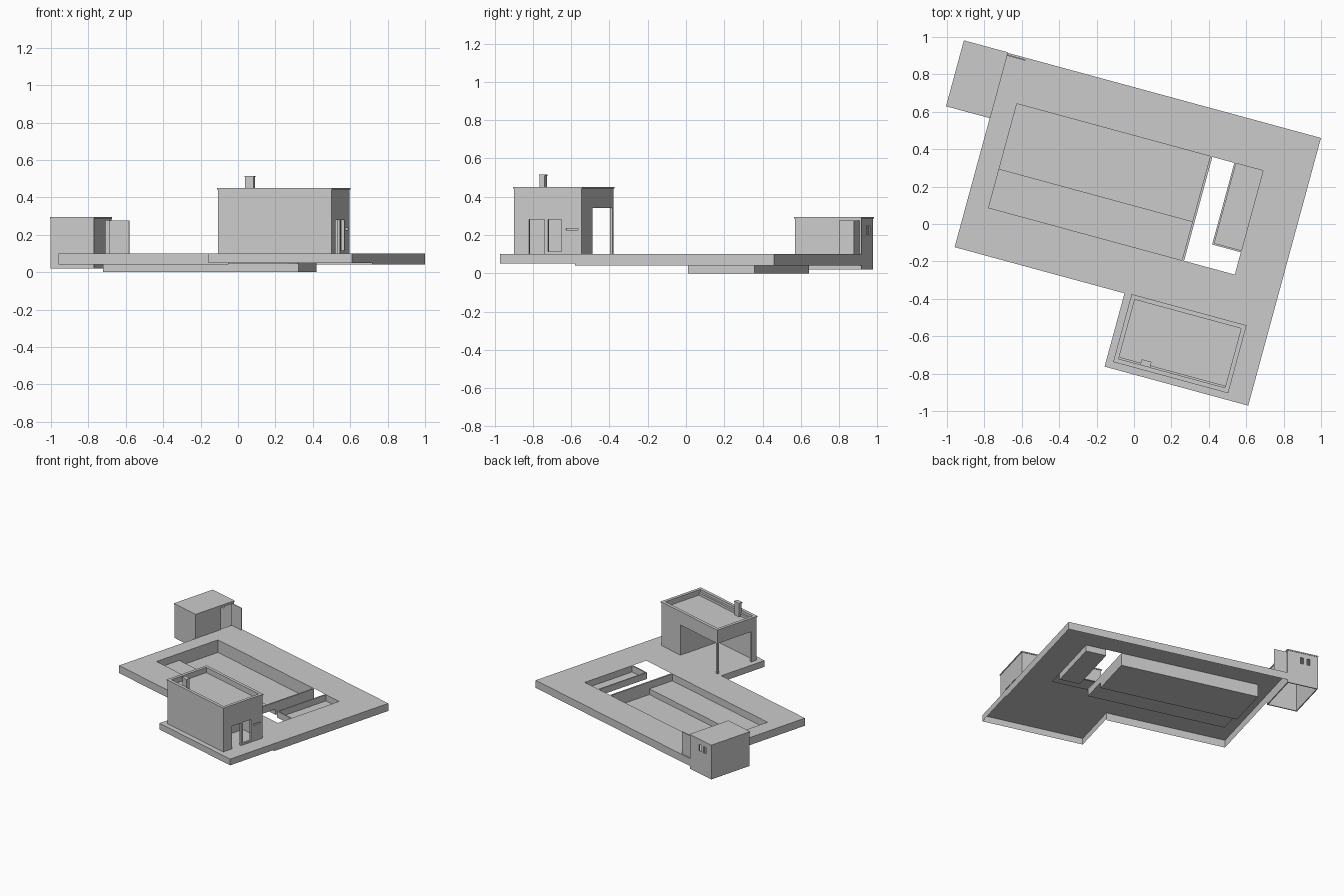
import bpy, bmesh, math
from mathutils import Matrix

if "Cube" in bpy.data.objects:
    bpy.data.objects.remove(bpy.data.objects["Cube"])

# The whole site is laid out square in (u, v), then turned about z
TURN = Matrix.Rotation(math.radians(-15.2), 4, 'Z')


def finish(name, bm):
    bmesh.ops.remove_doubles(bm, verts=bm.verts, dist=1e-5)
    bm.transform(TURN)
    me = bpy.data.meshes.new(name)
    bm.to_mesh(me)
    bm.free()
    ob = bpy.data.objects.new(name, me)
    bpy.context.collection.objects.link(ob)
    return ob


def boxes(name, specs):
    """Solid boxes, each (u0, u1, v0, v1, z0, z1)."""
    bm = bmesh.new()
    for u0, u1, v0, v1, z0, z1 in specs:
        m = Matrix.Translation(((u0 + u1) / 2, (v0 + v1) / 2, (z0 + z1) / 2))
        m = m @ Matrix.Diagonal((u1 - u0, v1 - v0, z1 - z0, 1))
        part = bmesh.new()
        bmesh.ops.create_cube(part, size=1, matrix=m)
        tmp = bpy.data.meshes.new("tmp")
        part.to_mesh(tmp)
        part.free()
        bm.from_mesh(tmp)
        bpy.data.meshes.remove(tmp)
    me = bpy.data.meshes.new(name)
    bm.transform(TURN)
    bm.to_mesh(me)
    bm.free()
    ob = bpy.data.objects.new(name, me)
    bpy.context.collection.objects.link(ob)
    return ob


def sheet(bm, u0, u1, v0, v1, z):
    bm.faces.new([bm.verts.new(p) for p in
                  ((u0, v0, z), (u1, v0, z), (u1, v1, z), (u0, v1, z))])


def skirt(bm, path, z0, z1):
    for (a, b), (c, d) in zip(path, path[1:]):
        bm.faces.new([bm.verts.new(p) for p in
                      ((a, b, z0), (c, d, z0), (c, d, z1), (a, b, z1))])


def ring(u0, u1, v0, v1, t, z0, z1):
    """Four boxes forming a rectangular frame of thickness t."""
    return [(u0, u1, v0, v0 + t, z0, z1), (u0, u1, v1 - t, v1, z0, z1),
            (u0, u0 + t, v0 + t, v1 - t, z0, z1), (u1 - t, u1, v0 + t, v1 - t, z0, z1)]


TOP = 0.10
L, R, B, F = -0.893, 0.844, 0.706, -0.371      # main deck
TL, TF = 0.048, -0.777                         # house terrace
PL, PR, PF, PB = -0.773, 0.591, -0.12, 0.456   # opening in deck

# Deck: open-bottomed shell around the pool opening
bm = bmesh.new()
sheet(bm, L, PL, F, B, TOP)
sheet(bm, PR, R, F, B, TOP)
sheet(bm, PL, PR, PB, B, TOP)
sheet(bm, PL, PR, F, PF, TOP)
sheet(bm, TL, R, TF, F, TOP)
skirt(bm, [(TL, F), (L, F), (L, B), (R, B), (R, F)], 0.04, TOP)
skirt(bm, [(TL, F), (TL, TF), (R, TF), (R, F)], 0.05, TOP)
finish("deck", bm)

# Pool: deep lane at the back, shallow shelf at the front
W, S, Z = 0.298, 0.095, 0.045
bm = bmesh.new()
skirt(bm, [(PL, S), (PL, PB), (W, PB), (W, S), (PL, S)], 0.0, Z)
skirt(bm, [(W, PF), (PL, PF), (PL, PB), (W, PB)], Z, TOP)
sheet(bm, PL, W, S, PB, 0.0)
sheet(bm, PL, W, PF, S, Z)
finish("pool_basin", bm)
boxes("pool_end_wall", [(W, W + 0.012, PF, PB, Z, TOP), (W, W + 0.012, S, PB, 0, Z)])

# Small basin at the right end, leaving a gap beside the pool
bm = bmesh.new()
sheet(bm, 0.432, PR, 0.004, PB, 0.05)
skirt(bm, [(PR, 0.004), (PR, PB), (0.432, PB)], 0.05, TOP)
finish("small_basin", bm)
boxes("small_basin_walls", [(0.432, 0.442, 0.004, PB, 0.05, TOP),
                            (0.442, PR, 0.004, 0.014, 0.05, TOP)])

# House: walls with an open back left corner
A, C, D, E, t = 0.09, 0.719, -0.737, -0.369, 0.015
HEAD, ROOF, CAP = 0.34, 0.405, 0.45
boxes("house_front_wall", [(A, C, D, D + t, TOP, HEAD)])
boxes("house_back_wall", [(0.515, C, E - t, E, TOP, HEAD)])
boxes("house_corner_post", [(A, A + t, E - t, E, TOP, HEAD)])
boxes("house_left_pier", [(A, A + t, D + t, D + 0.05, TOP, HEAD)])
boxes("house_partition", [(0.505, 0.515, D + t, E, TOP, HEAD)])
boxes("house_upper_walls", ring(A, C, D, E, t, HEAD, CAP - 0.008))
boxes("house_roof", [(A + t, C - t, D + t, E - t, ROOF - 0.015, ROOF)])
boxes("house_coping", ring(A - 0.004, C + 0.004, D - 0.004, E + 0.004, 0.024, CAP - 0.008, CAP))
boxes("house_front_ledge", [(A + t, C - t, D + t, D + 0.03, ROOF, 0.425)])

# House right wall with door, window and a narrow slot
Wd, Ws, Wh = (-0.654, -0.571), (-0.551, -0.478), 0.28
Sl = (-0.455, -0.39)
c0, c1 = C - t, C
boxes("house_right_wall", [
    (c0, c1, D + t, Wd[0], TOP, HEAD), (c0, c1, Wd[1], Ws[0], TOP, HEAD),
    (c0, c1, Ws[1], Sl[0], TOP, HEAD), (c0, c1, Sl[1], E - t, TOP, HEAD),
    (c0, c1, *Wd, Wh, HEAD), (c0, c1, *Ws, Wh, HEAD), (c0, c1, *Ws, TOP, 0.115),
    (c0, c1, *Sl, TOP, 0.225), (c0, c1, *Sl, 0.235, HEAD)])

# Chimney
boxes("chimney", [(0.233, 0.281, -0.716, -0.69, ROOF, 0.508),
                  (0.23, 0.284, -0.719, -0.687, 0.508, 0.515)])

# Shed: walls with a doorway, open door and two slot windows
a, b, f, k, t = -1.132, L, 0.347, 0.706, 0.008
z0, z1 = 0.02, 0.285
boxes("shed_walls", [
    (a, a + t, f, k, z0, z1), (a + t, b, f, f + t, z0, z1),
    (b - t, b, f + t, 0.587, z0, z1), (b - t, b, 0.69, k, z0, z1),
    (b - t, b, 0.587, 0.69, 0.275, z1), (b - t, b, 0.587, 0.69, z0, TOP)])
slots = [(-1.07, -1.045), (-1.02, -0.995)]
k0 = k - t
boxes("shed_back_wall", [
    (a + t, b - t, k0, k, z0, 0.2), (a + t, b - t, k0, k, 0.25, z1),
    (a + t, slots[0][0], k0, k, 0.2, 0.25),
    (slots[0][1], slots[1][0], k0, k, 0.2, 0.25),
    (slots[1][1], b - t, k0, k, 0.2, 0.25)])
boxes("shed_roof", [(a - 0.003, b + 0.003, f - 0.003, k + 0.003, z1, 0.294)])
boxes("shed_door", [(b, -0.79, 0.69, 0.697, TOP, 0.275)])
